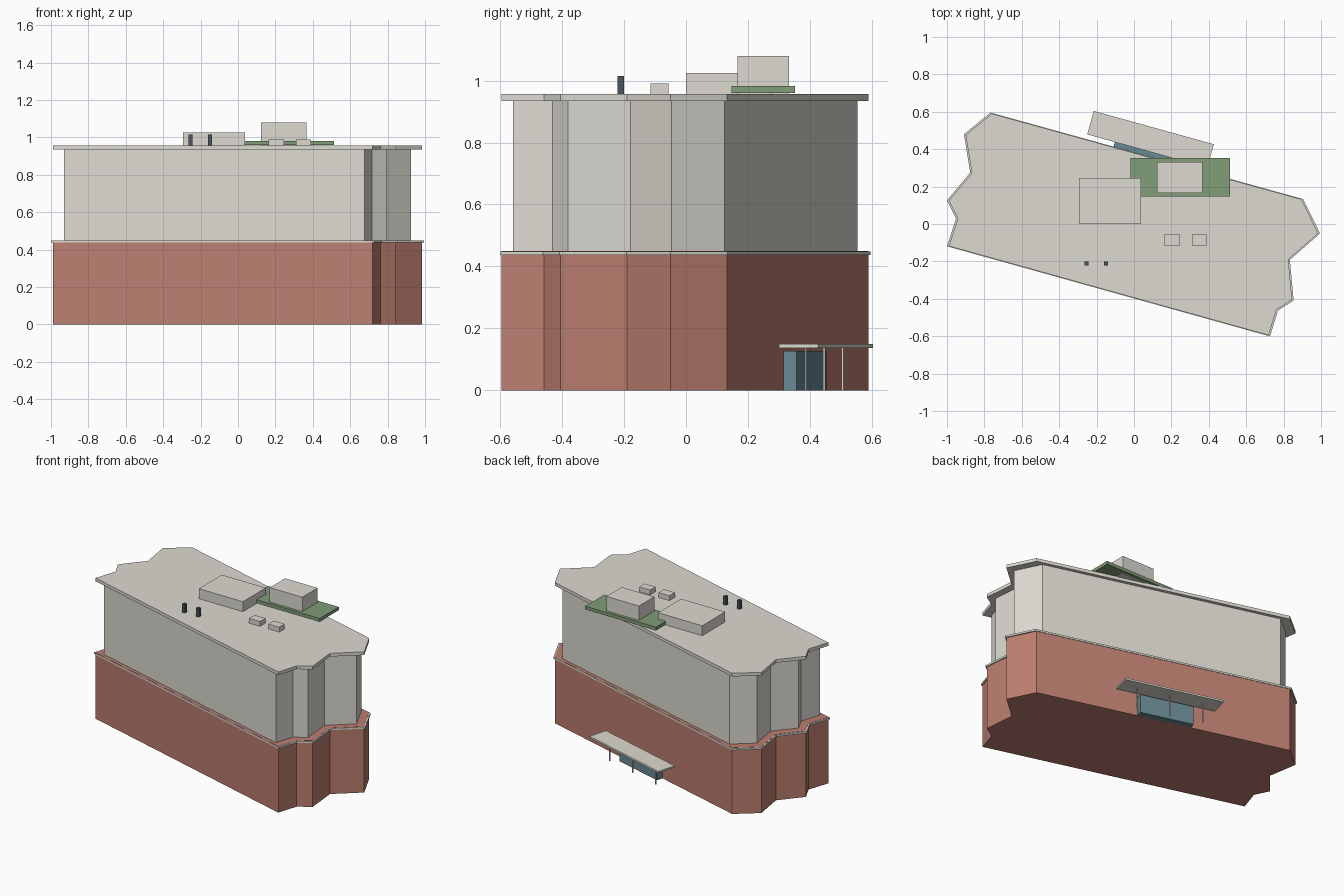
import bpy, bmesh, math
from mathutils import Matrix

if "Cube" in bpy.data.objects:
    bpy.data.objects.remove(bpy.data.objects["Cube"])


def material(name, rgb):
    m = bpy.data.materials.new(name)
    m.diffuse_color = (*rgb, 1)
    m.use_nodes = True
    m.node_tree.nodes["Principled BSDF"].inputs["Base Color"].default_value = m.diffuse_color
    return m


BRICK = material("brick", (0.50, 0.21, 0.16))
STONE = material("stone", (0.72, 0.70, 0.64))
GREEN = material("planting", (0.22, 0.34, 0.19))
GLASS = material("glass", (0.14, 0.25, 0.29))
DARK = material("dark_metal", (0.07, 0.09, 0.11))

# Building footprint, clockwise from the back left corner reversed to run anticlockwise
FOOTPRINT = [(-0.76, 0.59), (-0.90, 0.475), (-0.867, 0.272), (-0.99, 0.125),
             (-0.942, 0.028), (-0.99, -0.118), (0.72, -0.595), (0.762, -0.458),
             (0.845, -0.405), (0.825, -0.19), (0.985, -0.05), (0.895, 0.132)]


def add_object(name, bm, mat):
    bmesh.ops.recalc_face_normals(bm, faces=bm.faces)
    mesh = bpy.data.meshes.new(name)
    bm.to_mesh(mesh)
    bm.free()
    mesh.materials.append(mat)
    ob = bpy.data.objects.new(name, mesh)
    bpy.context.collection.objects.link(ob)
    return ob


def storey(name, scale, z0, z1, mat):
    """Extrude the scaled footprint from z0 to z1."""
    bm = bmesh.new()
    base = bm.faces.new([bm.verts.new((x * scale, y * scale, z0)) for x, y in FOOTPRINT])
    ext = bmesh.ops.extrude_face_region(bm, geom=[base], use_keep_orig=True)
    tops = [v for v in ext["geom"] if isinstance(v, bmesh.types.BMVert)]
    bmesh.ops.translate(bm, verts=tops, vec=(0, 0, z1 - z0))
    return add_object(name, bm, mat)


def box(name, x, y, z, mat, frame=Matrix()):
    """Box spanning the (min, max) pairs, placed in a frame."""
    bm = bmesh.new()
    spans = (x, y, z)
    centre = Matrix.Translation([(a + b) / 2 for a, b in spans])
    size = Matrix.Diagonal([b - a for a, b in spans] + [1])
    bmesh.ops.create_cube(bm, size=1, matrix=frame @ centre @ size)
    return add_object(name, bm, mat)


# Main masses and slabs
storey("brick_base", 1.0, 0, 0.45, BRICK)
storey("base_cornice", 1.01, 0.437, 0.449, STONE)
storey("upper_walls", 0.94, 0.45, 0.937, STONE)
storey("roof_slab", 1.0, 0.935, 0.957, STONE)

# Rooftop structures
R = 0.955
box("roof_penthouse", (-0.295, 0.037), (0.0, 0.247), (R, 1.025), STONE)
box("roof_garden", (-0.02, 0.512), (0.147, 0.352), (0.96, 0.982), GREEN)
box("lift_tower", (0.122, 0.367), (0.167, 0.332), (R, 1.08), STONE)
for i, x in enumerate((0.205, 0.35)):
    box(f"roof_unit_{i + 1}", (x - 0.041, x + 0.041), (-0.115, -0.056), (R, 0.99), STONE)
for i, x in enumerate((-0.254, -0.15)):
    box(f"roof_vent_{i + 1}", (x - 0.011, x + 0.011), (-0.222, -0.2), (R, 1.015), DARK)

# Rear entrance, in a frame with x along the back wall and y pointing outwards
entrance = Matrix.Translation((0.064, 0.365, 0)) @ Matrix.Rotation(math.radians(-15.5), 4, "Z")
box("entrance_canopy", (-0.333, 0.333), (0.026, 0.156), (0.137, 0.149), STONE, entrance)
box("entrance_glazing", (-0.18, 0.18), (-0.01, 0.042), (0, 0.127), GLASS, entrance)
for i, t in enumerate((-0.223, 0, 0.223)):
    box(f"canopy_post_{i + 1}", (t - 0.003, t + 0.003), (0.082, 0.088), (0, 0.138), STONE, entrance)
